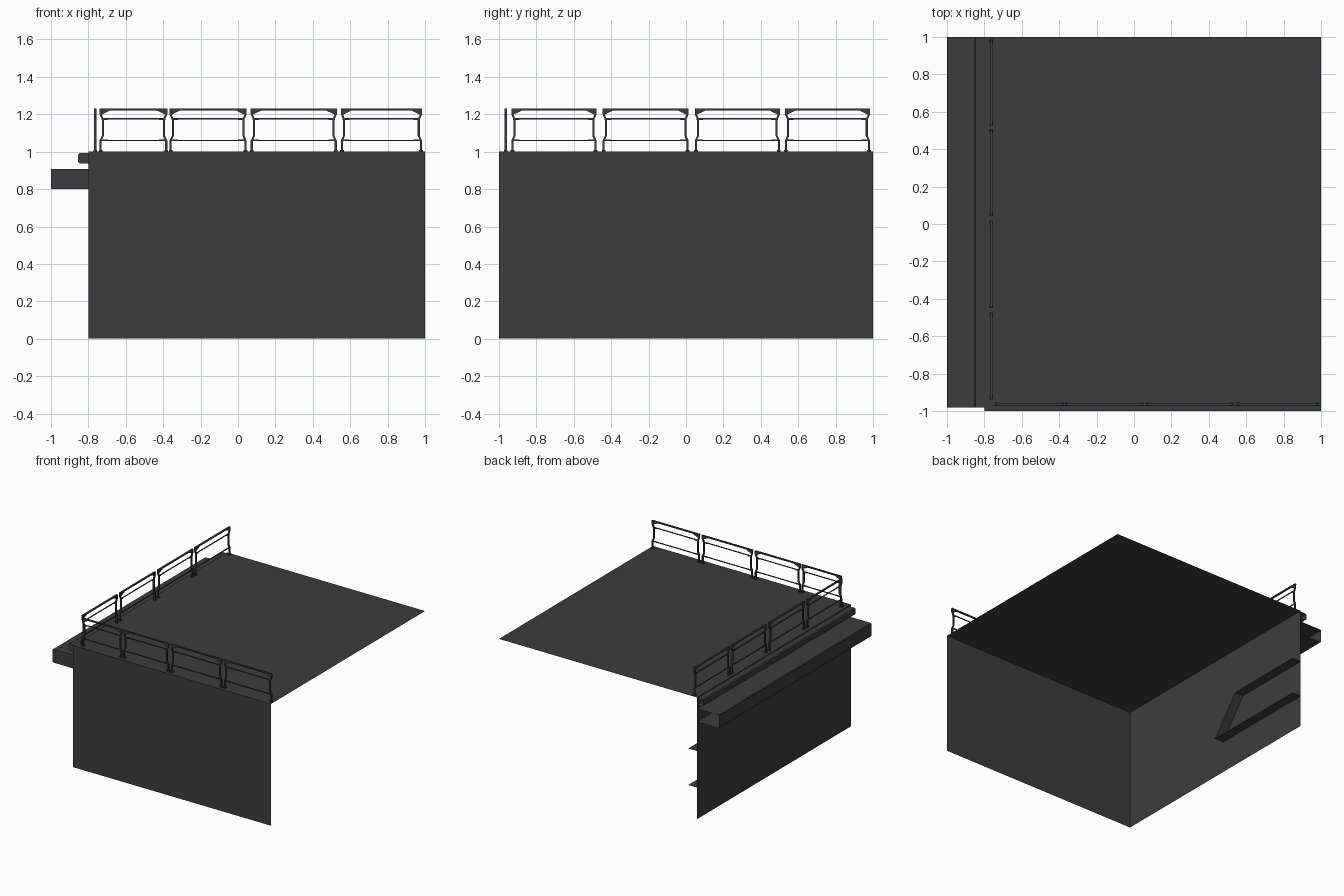
import bpy, bmesh
from mathutils import Vector

cube = bpy.data.objects.get("Cube")
if cube:
    bpy.data.objects.remove(cube, do_unlink=True)

GREY = (0.046, 0.046, 0.046, 1)
mat = bpy.data.materials.new("dark_grey")
mat.use_nodes = True
mat.diffuse_color = GREY
mat.node_tree.nodes["Principled BSDF"].inputs["Base Color"].default_value = GREY


def finish(bm, name):
    mesh = bpy.data.meshes.new(name)
    bm.to_mesh(mesh)
    bm.free()
    mesh.materials.append(mat)
    obj = bpy.data.objects.new(name, mesh)
    bpy.context.collection.objects.link(obj)
    return obj


def add_face(bm, pts):
    return bm.faces.new([bm.verts.new(p) for p in pts])


LEFT, RIGHT, FRONT, BACK, TOP = -0.8, 1, -1, 1, 1

# Open shell: deck and front wall are single sheets
bm = bmesh.new()
add_face(bm, [(LEFT, FRONT, TOP), (RIGHT, FRONT, TOP), (RIGHT, BACK, TOP), (LEFT, BACK, TOP)])
finish(bm, "deck")
bm = bmesh.new()
add_face(bm, [(LEFT, FRONT, 0), (RIGHT, FRONT, 0), (RIGHT, FRONT, TOP), (LEFT, FRONT, TOP)])
finish(bm, "front_wall")

# Side wall with a slanted notch open to the back
notch = [(BACK, 0.56), (0.325, 0.56), (0.09, 0.26), (BACK, 0.26)]
outline = [(FRONT, 0), (FRONT, TOP), (BACK, TOP)] + notch + [(BACK, 0)]
bm = bmesh.new()
add_face(bm, [(LEFT, y, z) for y, z in outline])
bmesh.ops.triangulate(bm, faces=bm.faces[:])
finish(bm, "side_wall")

# Lips turning inward around the notch
bm = bmesh.new()
for (y0, z0), (y1, z1) in zip(notch, notch[1:]):
    add_face(bm, [(LEFT, y0, z0), (LEFT, y1, z1), (LEFT + 0.08, y1, z1), (LEFT + 0.08, y0, z0)])
finish(bm, "notch_lips")


# Hollow side ledges, capped at the front and open at the back
def ledge(name, outer, low, high, soft):
    prof = [(LEFT, high), (outer + soft, high), (outer, high - soft),
            (outer, low + soft), (outer + soft, low), (LEFT, low)]
    bm = bmesh.new()
    for (x0, z0), (x1, z1) in zip(prof, prof[1:]):
        add_face(bm, [(x0, -0.98, z0), (x0, BACK, z0), (x1, BACK, z1), (x1, -0.98, z1)])
    add_face(bm, [(x, -0.98, z) for x, z in prof])
    bmesh.ops.remove_doubles(bm, verts=bm.verts, dist=0.0001)
    finish(bm, name)


ledge("wide_ledge", -1, 0.8, 0.908, 0.004)
ledge("narrow_ledge", -0.855, 0.938, 0.993, 0.008)


# Railings: each panel is flat and extruded a little in depth
def prism(bm, pts, place, depth):
    face = add_face(bm, [place(a, -depth / 2, h) for a, h in pts])
    back = bmesh.ops.extrude_face_region(bm, geom=[face])["geom"]
    move = place(0, depth, 0) - place(0, 0, 0)
    bmesh.ops.translate(bm, vec=move, verts=[v for v in back if isinstance(v, bmesh.types.BMVert)])


def bar(bm, a0, a1, h, thick, place, depth):
    t = thick / 2
    prism(bm, [(a0, h - t), (a1, h - t), (a1, h + t), (a0, h + t)], place, depth)


POST = [(0, 0), (0, 0.06), (0.012, 0.085), (0.012, 0.172), (0, 0.2), (0, 0.23)]
GUSSET = [(0, 0.2), (0.015, 0.2), (0.06, 0.222), (0.06, 0.23), (0, 0.23)]


def panel(name, start, end, place):
    bm = bmesh.new()
    for origin, side in ((start, 1), (end, -1)):
        # Cranked post with a gusset, foot and small rail brackets
        for (a0, h0), (a1, h1) in zip(POST, POST[1:]):
            w = 0.011
            quad = [(a0, h0), (a0 + w, h0), (a1 + w, h1), (a1, h1)]
            prism(bm, [(origin + side * a, h) for a, h in quad], place, 0.012)
        prism(bm, [(origin + side * a, h) for a, h in GUSSET], place, 0.012)
        bar(bm, origin - side * 0.004, origin + side * 0.016, 0.005, 0.01, place, 0.02)
        for h in (0.06, 0.173):
            bar(bm, origin + side * 0.01, origin + side * 0.045, h, 0.008, place, 0.008)
    bar(bm, start, end, 0.226, 0.009, place, 0.014)
    for h in (0.06, 0.176):
        bar(bm, start + 0.01, end - 0.01, h, 0.006, place, 0.007)
    bmesh.ops.recalc_face_normals(bm, faces=bm.faces[:])
    finish(bm, name)


front_spans = [(-0.74, -0.378), (-0.366, 0.046), (0.068, 0.528), (0.55, 0.984)]
side_spans = [(-0.934, -0.478), (-0.446, 0.014), (0.047, 0.502), (0.529, 0.984)]
for i, (a, b) in enumerate(front_spans, 1):
    panel(f"front_railing_{i}", a, b, lambda u, d, h: Vector((u, d - 0.964, TOP + h)))
for i, (a, b) in enumerate(side_spans, 1):
    panel(f"side_railing_{i}", a, b, lambda u, d, h: Vector((d - 0.763, u, TOP + h)))
